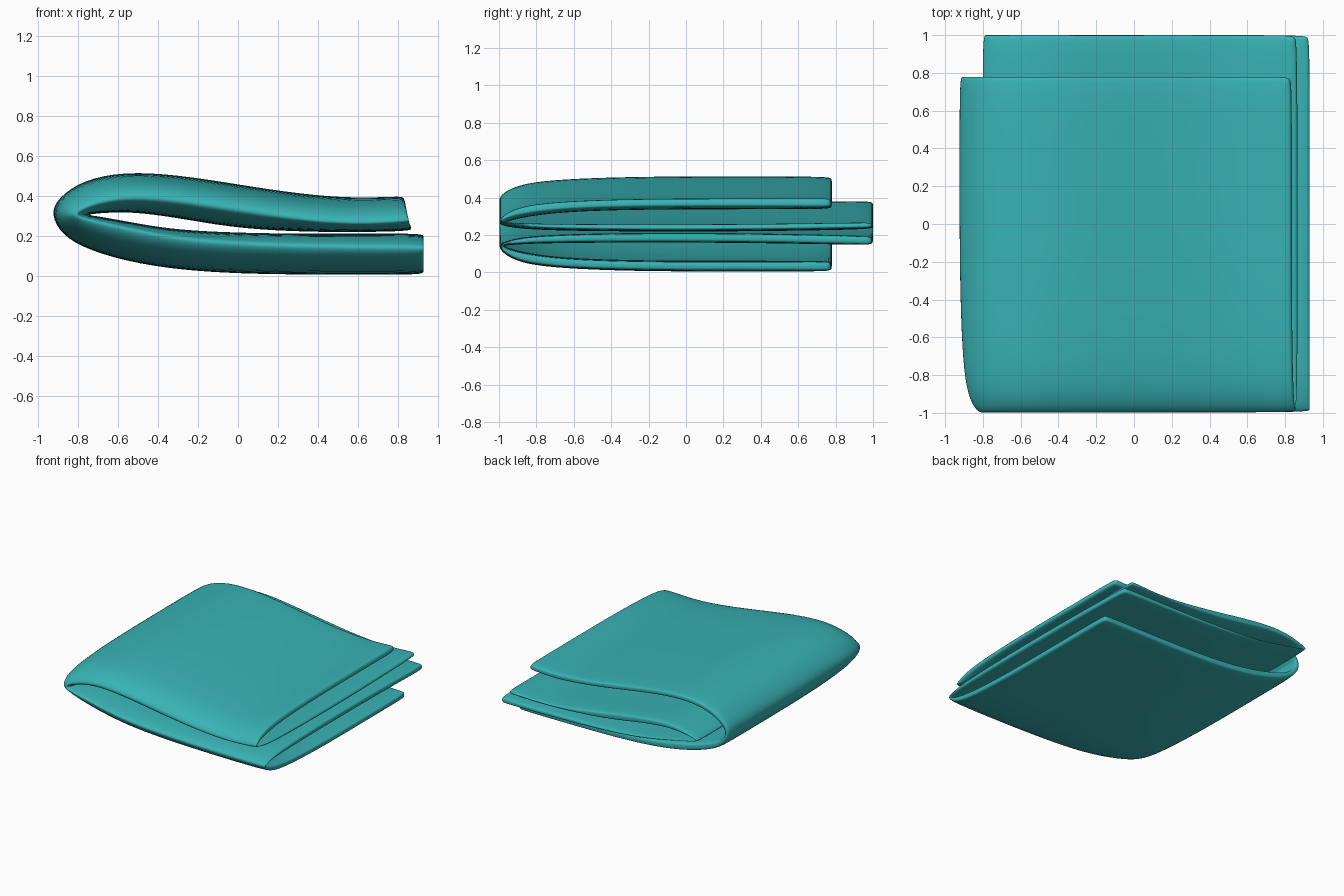
import bpy, bmesh
from mathutils import Vector

if "Cube" in bpy.data.objects:
    bpy.data.objects.remove(bpy.data.objects["Cube"])

# Side profiles (x, z) of the second fold: outer skin, crease line, inner skin
OUTER = [(.93, .005), (.4, .005), (0, .01), (-.3, .03), (-.55, .07), (-.75, .13), (-.88, .2),
         (-.94, .31), (-.9, .39), (-.78, .478), (-.57, .522), (-.3, .505), (0, .457), (.3, .41),
         (.6, .385), (.83, .4)]
CREASE = [(.93, .14), (.4, .145), (0, .16), (-.3, .185), (-.5, .225), (-.66, .26), (-.77, .285),
          (-.825, .303), (-.78, .335), (-.69, .37), (-.54, .395), (-.32, .38), (-.03, .335),
          (.28, .285), (.58, .255), (.855, .275)]
INNER = [(.93, .215), (.4, .21), (0, .215), (-.3, .23), (-.48, .258), (-.62, .284), (-.71, .299),
         (-.755, .305), (-.71, .311), (-.63, .316), (-.52, .317), (-.32, .292), (-.04, .24),
         (.27, .22), (.57, .217), (.873, .222)]

# Cross-section of the first fold: (y, a), a = -1 on outer skin, 0 on crease, 1 on inner skin
SKIN = [(.78, -1), (.3, -1), (-.2, -1), (-.6, -.91), (-.82, -.76), (-.92, -.55), (-.98, -.28),
        (-1.005, 0), (-.98, .28), (-.92, .55), (-.82, .76), (-.6, .91), (-.2, 1), (.4, .97), (1, .75)]
LINING = [(.78, -.58), (.3, -.58), (-.2, -.58), (-.6, -.5), (-.8, -.34), (-.9, -.19), (-.955, -.07),
          (-.97, 0), (-.955, .04), (-.9, .1), (-.8, .17), (-.6, .22), (-.2, .25), (.4, .22), (1, .05)]


def place(k, y, a):
    m = Vector(CREASE[k])
    p = m.lerp(Vector((OUTER if a < 0 else INNER)[k]), abs(a))
    return (p.x, y, p.y)


# Loft the doubled cloth along the side profile
bm = bmesh.new()
K, J = len(CREASE), len(SKIN)
skin = [[bm.verts.new(place(k, *p)) for p in SKIN] for k in range(K)]
lining = [[bm.verts.new(place(k, *p)) for p in LINING] for k in range(K)]


def quad(a, b, c, d, tag):
    bm.faces.new((a, b, c, d)).material_index = tag


for k in range(K - 1):
    for g in (skin, lining):
        for j in range(J - 1):
            quad(g[k][j], g[k + 1][j], g[k + 1][j + 1], g[k][j + 1], 0)
    for j in (0, J - 1):
        quad(skin[k][j], skin[k + 1][j], lining[k + 1][j], lining[k][j], 1)
for k in (0, K - 1):
    for j in range(J - 1):
        quad(skin[k][j], skin[k][j + 1], lining[k][j + 1], lining[k][j], 1)
bmesh.ops.recalc_face_normals(bm, faces=bm.faces)

# Round the four cloth corners, then soften the hem edges
corners = [bm.edges.get((skin[k][j], lining[k][j])) for k in (0, K - 1) for j in (0, J - 1)]
res = bmesh.ops.bevel(bm, geom=corners, offset=.035, segments=2, profile=.5, affect='EDGES')
for f in res['faces']:
    f.material_index = 1
hem = [e for e in bm.edges if sum(f.material_index for f in e.link_faces) == 1]
bmesh.ops.bevel(bm, geom=hem, offset=.013, segments=1, profile=.5, affect='EDGES')
for f in bm.faces:
    f.material_index = 0
    f.smooth = True

me = bpy.data.meshes.new("folded_towel")
bm.to_mesh(me)
bm.free()
towel = bpy.data.objects.new("folded_towel", me)
bpy.context.collection.objects.link(towel)
sub = towel.modifiers.new("smooth", 'SUBSURF')
sub.levels = sub.render_levels = 2

mat = bpy.data.materials.new("teal_cloth")
mat.diffuse_color = (.04, .45, .46, 1)
mat.use_nodes = True
mat.node_tree.nodes["Principled BSDF"].inputs["Base Color"].default_value = mat.diffuse_color
me.materials.append(mat)
